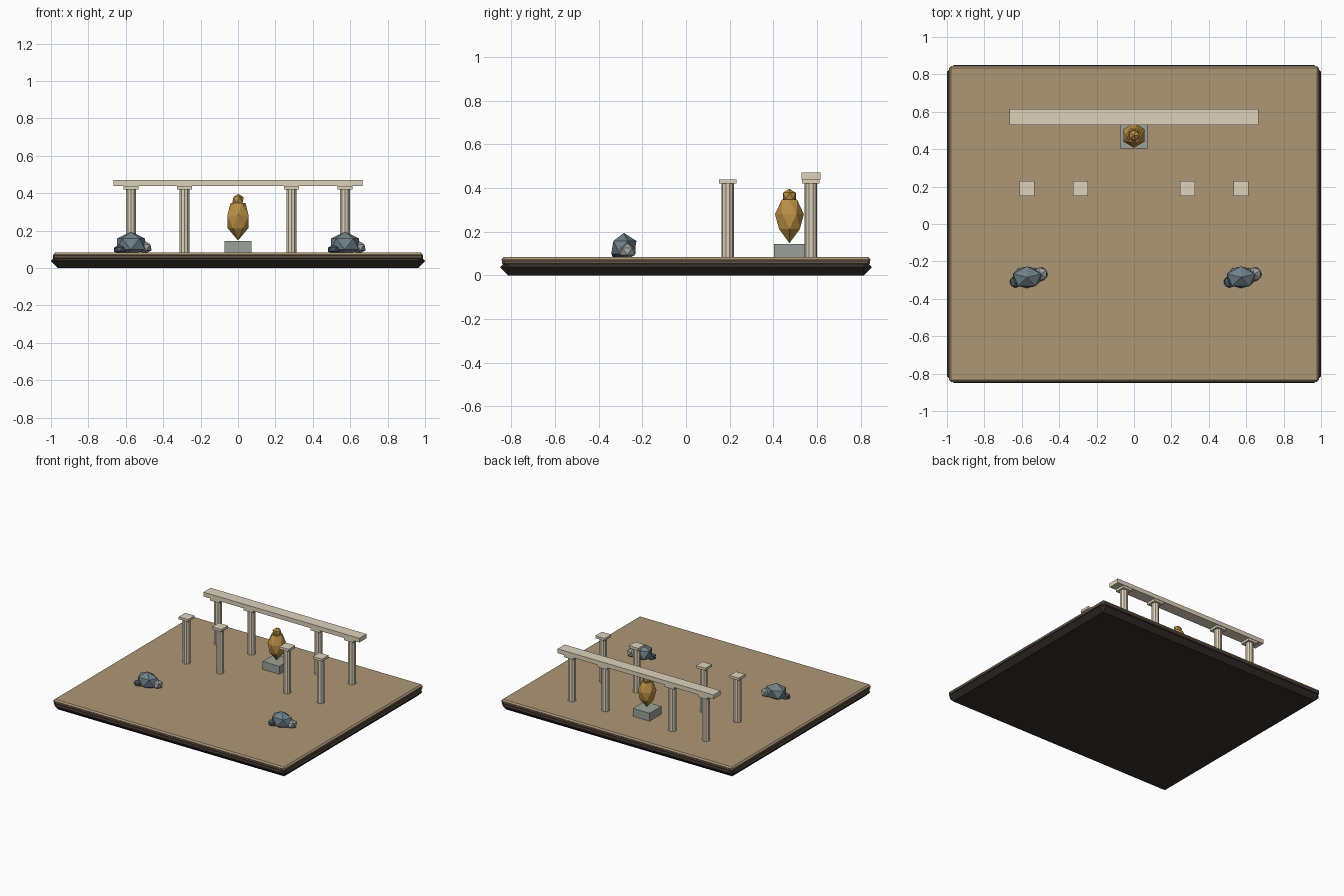
import bpy, bmesh, math
from mathutils import Matrix

if "Cube" in bpy.data.objects:
    bpy.data.objects.remove(bpy.data.objects["Cube"])


def mat(name, rgb):
    m = bpy.data.materials.new(name)
    m.diffuse_color = (*rgb, 1)
    m.use_nodes = True
    m.node_tree.nodes["Principled BSDF"].inputs["Base Color"].default_value = m.diffuse_color
    return m


EARTH = mat("dark_earth", (0.035, 0.028, 0.023))
SOIL = mat("soil", (0.12, 0.09, 0.06))
SAND = mat("sand", (0.42, 0.31, 0.18))
MARBLE = mat("pale_stone", (0.72, 0.65, 0.50))
GREY = mat("grey_stone", (0.33, 0.36, 0.32))
ROCK = mat("blue_rock", (0.16, 0.22, 0.25))
DARK = mat("dark_rock", (0.07, 0.10, 0.13))
LIGHT = mat("light_rock", (0.33, 0.36, 0.34))
GOLD = mat("gold", (0.50, 0.28, 0.06))


def finish(name, bm, m):
    bmesh.ops.recalc_face_normals(bm, faces=bm.faces)
    me = bpy.data.meshes.new(name)
    bm.to_mesh(me)
    bm.free()
    me.materials.append(m)
    ob = bpy.data.objects.new(name, me)
    bpy.context.collection.objects.link(ob)
    return ob


def box(name, c, size, z0, z1, m, bevel=0.0):
    bm = bmesh.new()
    bmesh.ops.create_cube(bm, size=1, matrix=Matrix.Translation((*c, (z0 + z1) / 2))
                          @ Matrix.Diagonal((*size, z1 - z0, 1)))
    if bevel:
        bmesh.ops.bevel(bm, geom=bm.edges[:], offset=bevel, segments=1, affect='EDGES')
    return finish(name, bm, m)


def shaft(name, c, r, z0, z1, m):
    bm = bmesh.new()
    bmesh.ops.create_cone(bm, cap_ends=True, segments=10, radius1=r, radius2=r,
                          depth=z1 - z0, matrix=Matrix.Translation((*c, (z0 + z1) / 2)))
    return finish(name, bm, m)


def stone(name, c, scale, m, turn=0.0):
    bm = bmesh.new()
    bmesh.ops.create_icosphere(bm, subdivisions=1, radius=1, matrix=Matrix.Translation(c)
                               @ Matrix.Diagonal((*scale, 1)) @ Matrix.Rotation(turn, 4, 'Z'))
    return finish(name, bm, m)


def gem(name, c, tip, rings, m, n=6):
    # Rings alternate by half a step, giving triangular facets
    bm = bmesh.new()
    low = bm.verts.new((*c, tip))
    loops = []
    for k, (r, z) in enumerate(rings):
        loops.append([bm.verts.new((c[0] + r * math.cos((i + k % 2 / 2) * math.tau / n),
                                    c[1] + r * math.sin((i + k % 2 / 2) * math.tau / n), z))
                      for i in range(n)])
    for i in range(n):
        j = (i + 1) % n
        bm.faces.new((low, loops[0][j], loops[0][i]))
        for k, (a, b) in enumerate(zip(loops, loops[1:])):
            if k % 2 == 0:
                bm.faces.new((a[i], a[j], b[i]))
                bm.faces.new((a[j], b[j], b[i]))
            else:
                bm.faces.new((a[i], b[j], b[i]))
                bm.faces.new((a[i], a[j], b[j]))
    bm.faces.new(loops[-1])
    return finish(name, bm, m)


# Layered ground slab
GROUND = 0.083
box("earth_slab", (0, 0), (2.0, 1.70), 0, 0.074, EARTH, 0.035)
box("soil_layer", (0, 0), (1.98, 1.685), 0.044, 0.076, SOIL, 0.010)
box("sand_top", (0, 0), (1.975, 1.69), 0.058, GROUND, SAND, 0.010)

# Two rows of columns, the back row carrying a beam
for row, y in (("front", 0.191), ("back", 0.572)):
    for i, x in enumerate((-0.572, -0.286, 0.286, 0.572)):
        shaft(f"{row}_column_{i}", (x, y), 0.0285, GROUND - 0.005, 0.424, MARBLE)
        box(f"{row}_capital_{i}", (x, y), (0.08, 0.08), 0.420, 0.439, MARBLE)
box("back_beam", (0, 0.572), (1.33, 0.087), 0.438, 0.471, MARBLE)

# Pedestal with golden faceted statue
C = (0, 0.474)
box("pedestal", C, (0.143, 0.143), GROUND - 0.002, 0.144, GREY)
gem("statue_body", C, 0.147,
    [(0.055, 0.212), (0.066, 0.28), (0.040, 0.347)], GOLD)
stone("statue_head", (*C, 0.363), (0.034, 0.034, 0.034), GOLD)

# Rock clusters
for side, x in (("left", -0.572), ("right", 0.572)):
    stone(f"{side}_main_rock", (x, -0.285, 0.128), (0.088, 0.065, 0.066), ROCK, 0.3)
    stone(f"{side}_light_rock", (x + 0.072, -0.268, 0.11), (0.043, 0.042, 0.036), LIGHT, 0.6)
    stone(f"{side}_dark_rock", (x - 0.060, -0.310, 0.099), (0.036, 0.034, 0.026), DARK, 0.2)
